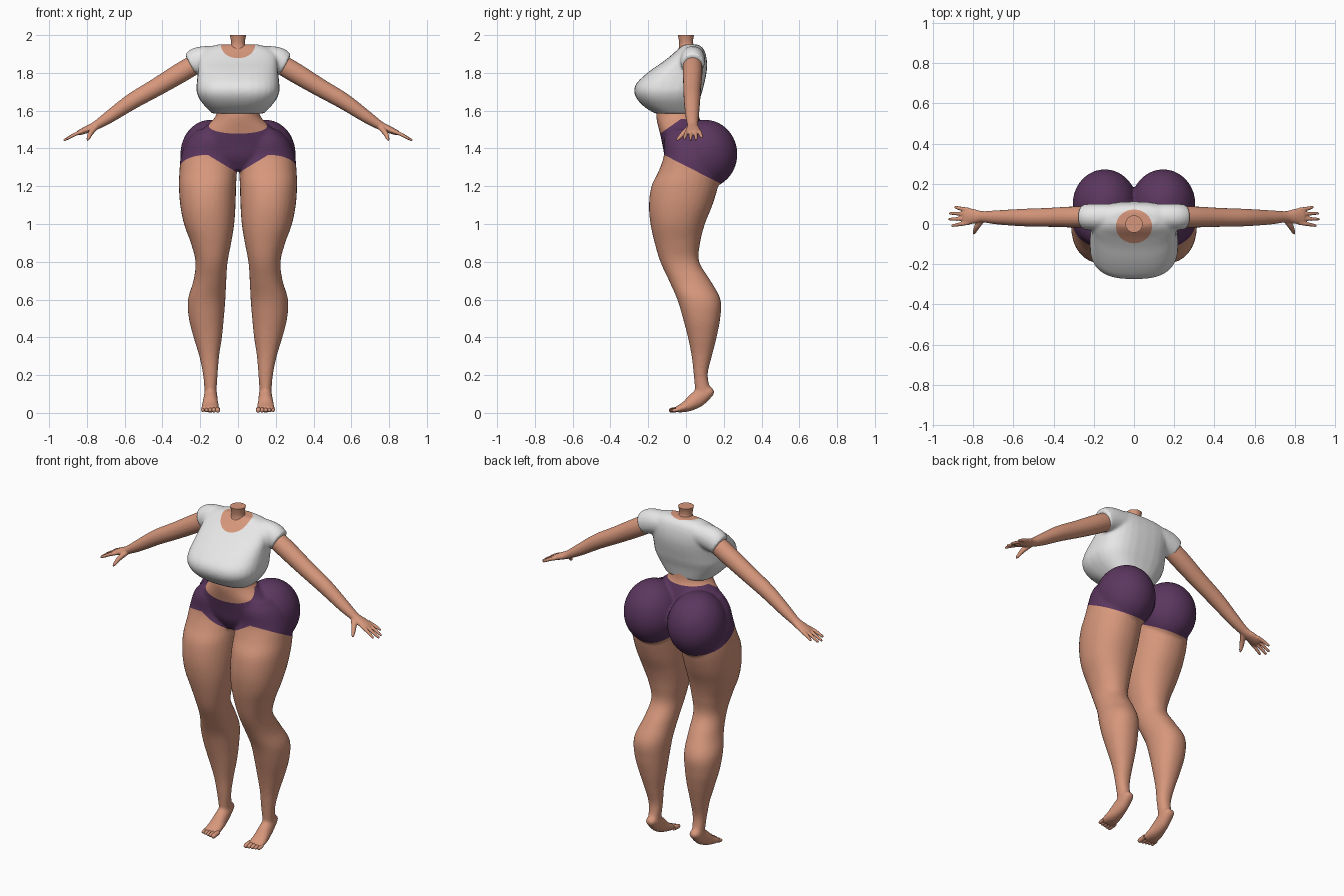
import bpy, bmesh, math
from mathutils import Vector, Matrix

if "Cube" in bpy.data.objects:
    bpy.data.objects.remove(bpy.data.objects["Cube"])


def material(name, rgb):
    m = bpy.data.materials.new(name)
    m.use_nodes = True
    m.diffuse_color = (*rgb, 1)
    m.node_tree.nodes["Principled BSDF"].inputs["Base Color"].default_value = (*rgb, 1)
    return m


SKIN = material("warm skin", (0.68, 0.31, 0.2))
SHIRT = material("white cotton", (0.8, 0.8, 0.8))
PURPLE = material("dark purple", (0.105, 0.037, 0.115))


def spline(rows, steps=5):
    """Smooth curve through rows of numbers of any length."""
    p = [Vector(r) for r in rows]
    p = [p[0] * 2 - p[1]] + p + [p[-1] * 2 - p[-2]]
    out = []
    for a, b, c, d in zip(p, p[1:], p[2:], p[3:]):
        for i in range(steps):
            t = i / steps
            out.append((b * 2 + (c - a) * t + (a * 2 - b * 5 + c * 4 - d) * t * t
                        + (b * 3 - a - c * 3 + d) * t ** 3) * 0.5)
    return out + [p[-2]]


def skin_rings(bm, rings, side=1, power=2.0, count=32):
    """Loft through (centre, u, v) rings; side -1 mirrors in x."""
    loops = []
    for c, u, v in rings:
        loop = []
        for i in range(count):
            a = math.tau * i / count
            ca, sa = math.cos(a), math.sin(a)
            q = (c + u * math.copysign(abs(ca) ** (2 / power), ca)
                 + v * math.copysign(abs(sa) ** (2 / power), sa))
            loop.append(bm.verts.new((q.x * side, q.y, q.z)))
        loops.append(loop)
    faces = [bm.faces.new(loops[0]), bm.faces.new(loops[-1])]
    for a, b in zip(loops, loops[1:]):
        for i in range(count):
            j = (i + 1) % count
            faces.append(bm.faces.new((a[i], a[j], b[j], b[i])))
    bmesh.ops.recalc_face_normals(bm, faces=faces)


def column(bm, rows, side=1, power=2.0):
    """Upright loft from rows of z, x min, x max, y min, y max."""
    skin_rings(bm, [(Vector(((a + b) / 2, (c + d) / 2, z)),
                     Vector(((b - a) / 2, 0, 0)), Vector((0, (d - c) / 2, 0)))
                    for z, a, b, c, d in spline(rows)], side, power)


def tube(bm, rows, side=1, ref=(0, 1, 0), count=20):
    """Loft along a path from rows of x, y, z, width radius, thickness radius."""
    pts = spline(rows)
    rings = []
    for i, p in enumerate(pts):
        t = (pts[min(i + 1, len(pts) - 1)].xyz - pts[max(i - 1, 0)].xyz).normalized()
        v = t.cross(Vector(ref)).normalized()
        rings.append((p.xyz, v.cross(t) * p[3], v * p[4]))
    skin_rings(bm, rings, side, 2.0, count)


def make(name, bm, mats):
    me = bpy.data.meshes.new(name)
    bm.to_mesh(me)
    bm.free()
    for m in mats:
        me.materials.append(m)
    ob = bpy.data.objects.new(name, me)
    bpy.context.collection.objects.link(ob)
    return ob


def bake(ob):
    """Replace the mesh by its modified result."""
    bpy.context.view_layer.update()
    mats = list(ob.data.materials)
    me = bpy.data.meshes.new_from_object(ob.evaluated_get(bpy.context.evaluated_depsgraph_get()))
    ob.modifiers.clear()
    ob.data = me
    me.materials.clear()
    for m in mats:
        me.materials.append(m)


def fuse(ob, voxel, rounds):
    r = ob.modifiers.new("fuse", "REMESH")
    r.mode, r.voxel_size = "VOXEL", voxel
    s = ob.modifiers.new("soften", "SMOOTH")
    s.factor, s.iterations = 0.5, rounds
    bake(ob)


# Lower body: pelvis, buttocks, legs and feet blended into one skin
bm = bmesh.new()
column(bm, [(z, -w, w, a, b) for z, w, a, b in (
    (1.64, .115, -.15, .06), (1.58, .115, -.158, .065), (1.54, .145, -.153, .08),
    (1.48, .215, -.138, .1), (1.42, .25, -.125, .1), (1.35, .2, -.11, .08),
    (1.285, .06, -.075, .05))])
LEG = [(1.5, .03, .215, -.1, .12), (1.44, .004, .27, -.117, .16), (1.36, .002, .302, -.118, .18),
       (1.28, .006, .31, -.145, .18), (1.2, .01, .313, -.183, .17), (1.1, .013, .306, -.196, .14),
       (1, .02, .286, -.188, .1), (.9, .036, .25, -.166, .075), (.8, .055, .225, -.136, .07),
       (.7, .062, .236, -.09, .13), (.6, .067, .265, -.046, .183), (.5, .075, .26, -.016, .181),
       (.4, .085, .235, .01, .162), (.3, .1, .205, .03, .137), (.2, .108, .185, .041, .115),
       (.1, .115, .176, .05, .135)]
FOOT = [(.145, .143, .125, .015, .012), (.145, .13, .115, .03, .026), (.145, .085, .09, .036, .043),
        (.146, .045, .062, .04, .043), (.147, 0, .034, .046, .03), (.147, -.055, .016, .049, .015)]
for s in (1, -1):
    column(bm, LEG, s, 2.15)
    tube(bm, FOOT, s, (1, 0, 0))
    bmesh.ops.create_uvsphere(bm, u_segments=40, v_segments=24, radius=1, matrix=(
        Matrix.Translation((s * .145, .1, 1.37)) @ Matrix.Diagonal((.16, .172, .182, 1))))
body = make("legs_and_shorts", bm, [SKIN, PURPLE])
fuse(body, .008, 8)

# Shorts: cut the waist and leg openings, then colour between them
bm = bmesh.new()
bm.from_mesh(body.data)
for co, no in (((0, 0, 1.307), (0, .51, 1)), ((0, 0, 1.27), (-.6, 0, 1)), ((0, 0, 1.27), (.6, 0, 1)),
               ((0, -.135, 1.48), (0, -.7, 1)), ((0, 0, 1.555), (0, 0, 1))):
    bmesh.ops.bisect_plane(bm, geom=bm.verts[:] + bm.edges[:] + bm.faces[:], dist=1e-5,
                           plane_co=co, plane_no=Vector(no).normalized())
for f in bm.faces:
    x, y, z = f.calc_center_median()
    below_waist = z < min(1.555, 1.48 + .7 * (y + .135))
    f.material_index = int(below_waist and z > min(1.307 - .51 * y, 1.27 + .6 * abs(x)))
bm.to_mesh(body.data)
bm.free()

# Toes
bm = bmesh.new()
for s in (1, -1):
    for i in range(5):
        x, r, tip = .108 + .0195 * i, .0135 - .001 * i, -.09 + .004 * i
        tube(bm, [(x, -.035, .019, r, r), (x, tip + .02, .015, r, r),
                  (x, tip + .005, .0125, r * .8, r * .8), (x, tip, .0115, r * .3, r * .3)],
             s, (1, 0, 0), 12)
make("toes", bm, [SKIN])

# Shirt: bust, back and short sleeves blended
bm = bmesh.new()
column(bm, [(z, -w, w, a, b) for z, w, a, b in (
    (1.585, .138, -.165, .055), (1.62, .172, -.22, .063), (1.66, .203, -.258, .073),
    (1.7, .219, -.274, .086), (1.74, .219, -.265, .096), (1.78, .215, -.228, .105),
    (1.82, .211, -.178, .111), (1.86, .21, -.12, .111), (1.9, .205, -.07, .104),
    (1.93, .17, -.038, .09), (1.95, .11, -.012, .065))], 1, 2.7)
for s in (1, -1):
    tube(bm, [(.08, .035, 1.885, .065, .06), (.2, .035, 1.868, .066, .071),
              (.253, .035, 1.844, .062, .062)], s)
shirt = make("shirt", bm, [SHIRT])
fuse(shirt, .008, 6)

# Neckline: the round opening shows the upper chest
bm = bmesh.new()
bmesh.ops.create_cone(bm, cap_ends=True, segments=64, radius1=1, radius2=1, depth=.3, matrix=(
    Matrix.Translation((0, -.012, 1.95)) @ Matrix.Diagonal((.09, .084, 1, 1))))
cutter = make("neckline_cutter", bm, [SKIN])
chest = bpy.data.objects.new("upper_chest", shirt.data.copy())
bpy.context.collection.objects.link(chest)
chest.data.materials[0] = SKIN
for ob, mode in ((chest, "INTERSECT"), (shirt, "DIFFERENCE")):
    b = ob.modifiers.new("neckline", "BOOLEAN")
    b.operation, b.object, b.solver = mode, cutter, "EXACT"
    bake(ob)
    for p in ob.data.polygons:
        p.material_index = 0
bpy.data.objects.remove(cutter)

# Neck
bm = bmesh.new()
column(bm, [(z, -r, r, y - r, y + r) for z, r, y in (
    (1.88, .075, .012), (1.92, .05, .008), (1.95, .038, .002), (1.975, .038, 0), (2, .043, 0))])
make("neck", bm, [SKIN])

# Arms with palm, fingers and thumb
for s, label in ((1, "left"), (-1, "right")):
    bm = bmesh.new()
    tube(bm, [(.2, .035, 1.862, .05, .052), (.3, .035, 1.803, .052, .053), (.43, .033, 1.725, .047, .048),
              (.56, .032, 1.65, .043, .043), (.68, .033, 1.568, .035, .033), (.755, .036, 1.52, .028, .023),
              (.8, .038, 1.5, .037, .019), (.84, .038, 1.484, .04, .014), (.852, .038, 1.479, .034, .008)], s)
    for y0, y1, tip in ((.07, .083, .893), (.049, .053, .918), (.027, .024, .922), (.007, -.008, .908)):
        drop = 1.484 - (tip - .84) * .5
        tube(bm, [(.82, y0, 1.492, .011, .011), (.86, (y0 + y1) / 2, 1.476, .01, .01),
                  (tip - .006, y1, drop + .003, .007, .007), (tip, y1, drop, .003, .003)], s, count=12)
    tube(bm, [(.755, .022, 1.512, .016, .016), (.78, -.012, 1.482, .014, .014),
              (.793, -.04, 1.452, .009, .009), (.797, -.05, 1.442, .004, .004)], s, count=12)
    arm = make(label + "_arm", bm, [SKIN])
    fuse(arm, .004, 3)

# Smooth shading with crisp cut edges
for ob in bpy.context.collection.objects:
    ob.select_set(ob.type == "MESH")
    if ob.type == "MESH":
        bpy.context.view_layer.objects.active = ob
bpy.ops.object.shade_smooth_by_angle(angle=math.radians(50))
